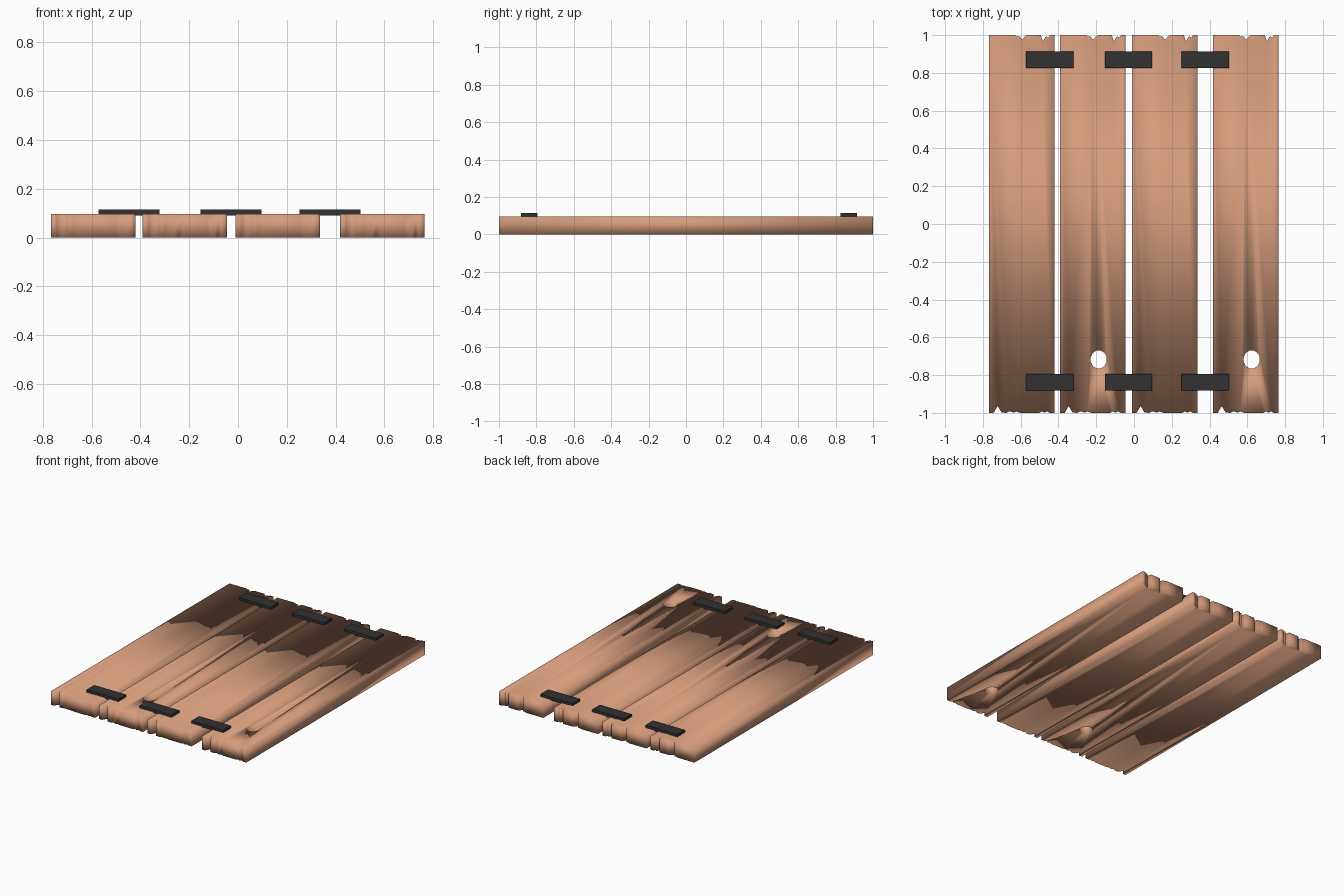
import bpy, bmesh, math

if "Cube" in bpy.data.objects:
    bpy.data.objects.remove(bpy.data.objects["Cube"])


def material(name, color):
    m = bpy.data.materials.new(name)
    m.diffuse_color = (*color, 1)
    m.use_nodes = True
    m.node_tree.nodes["Principled BSDF"].inputs["Base Color"].default_value = m.diffuse_color
    return m


wood = material("wood", (0.66, 0.33, 0.2))
iron = material("iron", (0.032, 0.032, 0.032))

W, T = 0.346, 0.096          # plank width and thickness
# weathered ends: (distance across plank, depth of chip)
FRONT = [(0, 0), (0.024, 0), (0.045, 0.036), (0.066, 0.002), (0.09, 0), (0.11, 0.009),
         (0.128, 0.001), (0.145, 0.007), (0.165, 0), (0.265, 0), (0.28, 0.007),
         (0.293, 0.001), (0.308, 0.008), (0.32, 0), (W, 0)]
BACK = [(W, 0), (0.322, 0), (0.312, 0.014), (0.304, 0.006), (0.296, 0.012),
        (0.285, 0.036), (0.274, 0), (0.2, 0), (0.188, 0.009), (0.174, 0.026),
        (0.162, 0.006), (0.15, 0.009), (0.138, 0), (0, 0)]


def prism(name, points, z0, z1, mat, smooth):
    bm = bmesh.new()
    face = bm.faces.new([bm.verts.new((x, y, z0)) for x, y in points])
    ext = bmesh.ops.extrude_face_region(bm, geom=[face], use_keep_orig=True)
    for v in ext["geom"]:
        if isinstance(v, bmesh.types.BMVert):
            v.co.z = z1
    bmesh.ops.recalc_face_normals(bm, faces=bm.faces)
    for f in bm.faces:
        f.smooth = smooth
    mesh = bpy.data.meshes.new(name)
    bm.to_mesh(mesh)
    bm.free()
    mesh.materials.append(mat)
    ob = bpy.data.objects.new(name, mesh)
    bpy.context.collection.objects.link(ob)
    return ob


# planks, two of them with a knot hole
for i, (left, knot) in enumerate([(-0.767, False), (-0.391, True), (-0.01, False), (0.419, True)]):
    outline = [(left + x, -1 + d) for x, d in FRONT] + [(left + x, 1 - d) for x, d in BACK]
    plank = prism(f"plank_{i + 1}", outline, 0, T, wood, True)
    if knot:
        ring = [(left + 0.204 + 0.044 * math.cos(a), -0.717 + 0.049 * math.sin(a))
                for a in (math.tau * (k + 0.5) / 12 for k in range(12))]
        cutter = prism(f"knot_cutter_{i + 1}", ring, -0.1, 0.2, wood, True)
        cutter.hide_render = True
        cutter.hide_set(True)
        mod = plank.modifiers.new("knot_hole", "BOOLEAN")
        mod.operation = "DIFFERENCE"
        mod.solver = "EXACT"
        mod.object = cutter

# iron straps joining neighbouring planks at both ends
for end, y in (("front", -0.838), ("back", 0.87)):
    for i, x in enumerate((-0.446, -0.029, 0.377)):
        hx, hy = 0.125, 0.043
        prism(f"strap_{end}_{i + 1}",
              [(x - hx, y - hy), (x + hx, y - hy), (x + hx, y + hy), (x - hx, y + hy)],
              0.09, 0.114, iron, False)
